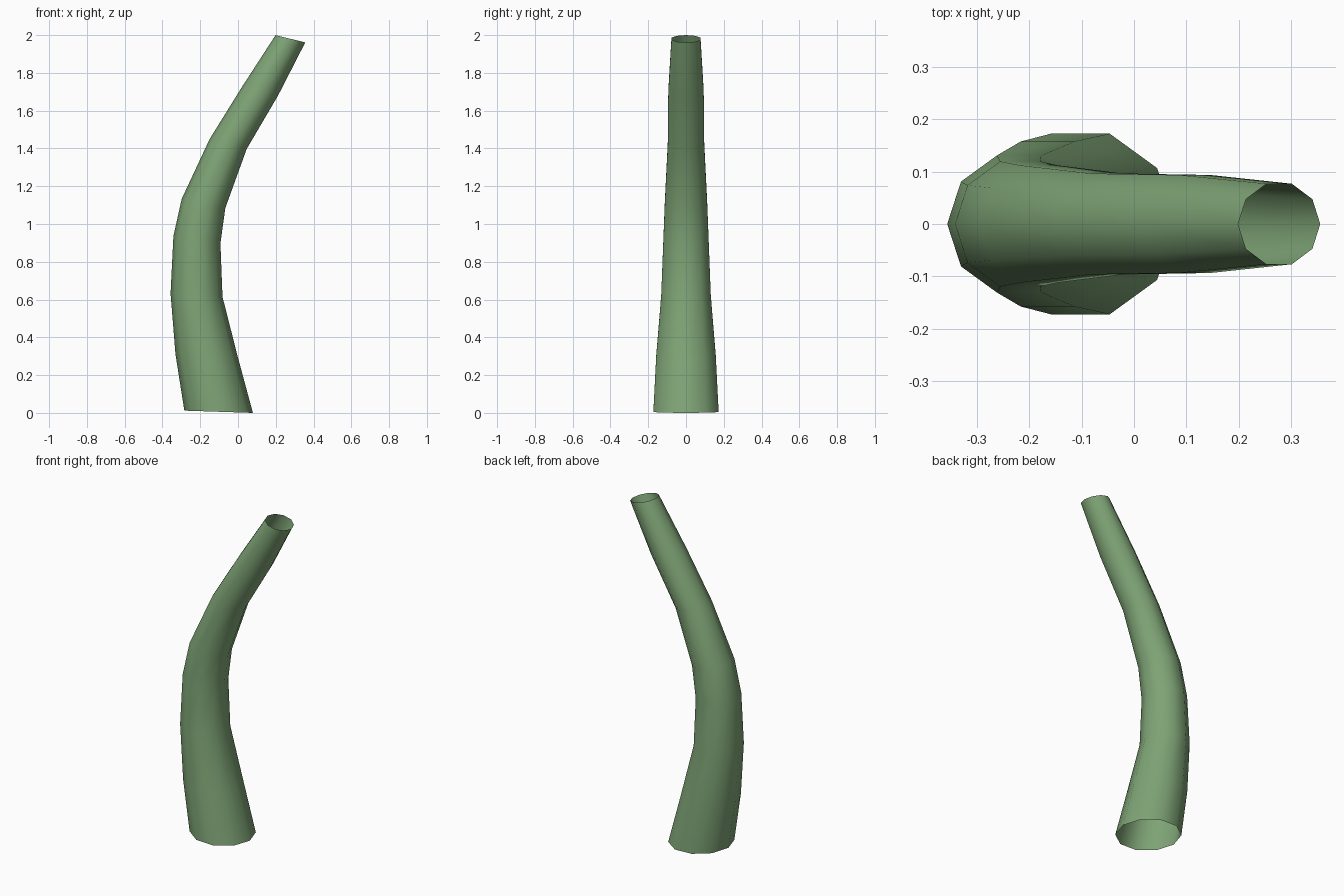
import bpy, bmesh
from math import cos, sin, tau
from mathutils import Vector

if "Cube" in bpy.data.objects:
    bpy.data.objects.remove(bpy.data.objects["Cube"])

SIDES = 10
# Each ring: left (x, z) and right (x, z) ends of its diameter, from base to tip
RINGS = [
    ((-0.284, 0.012), (0.079, 0.0)),
    ((-0.331, 0.310), (0.0, 0.292)),
    ((-0.357, 0.632), (-0.082, 0.614)),
    ((-0.342, 0.935), (-0.093, 0.898)),
    ((-0.298, 1.133), (-0.067, 1.085)),
    ((-0.150, 1.450), (0.046, 1.397)),
    ((0.020, 1.724), (0.212, 1.680)),
    ((0.199, 2.0), (0.356, 1.961)),
]

bm = bmesh.new()
loops = []
for (lx, lz), (rx, rz) in RINGS:
    left, right = Vector((lx, 0, lz)), Vector((rx, 0, rz))
    centre, axis = (left + right) / 2, (right - left) / 2
    side = Vector((0, axis.length, 0))
    loops.append([bm.verts.new(centre + axis * cos(tau * i / SIDES) + side * sin(tau * i / SIDES))
                  for i in range(SIDES)])

# Open-ended tapering trunk skin
for low, high in zip(loops, loops[1:]):
    for i in range(SIDES):
        j = (i + 1) % SIDES
        bm.faces.new((low[i], low[j], high[j], high[i])).smooth = True

mesh = bpy.data.meshes.new("curved_trunk")
bm.to_mesh(mesh)
bm.free()
trunk = bpy.data.objects.new("curved_trunk", mesh)
bpy.context.collection.objects.link(trunk)

# Green surface
green = bpy.data.materials.new("trunk_green")
green.diffuse_color = (0.21, 0.37, 0.18, 1)
green.use_nodes = True
green.node_tree.nodes["Principled BSDF"].inputs["Base Color"].default_value = green.diffuse_color
mesh.materials.append(green)
